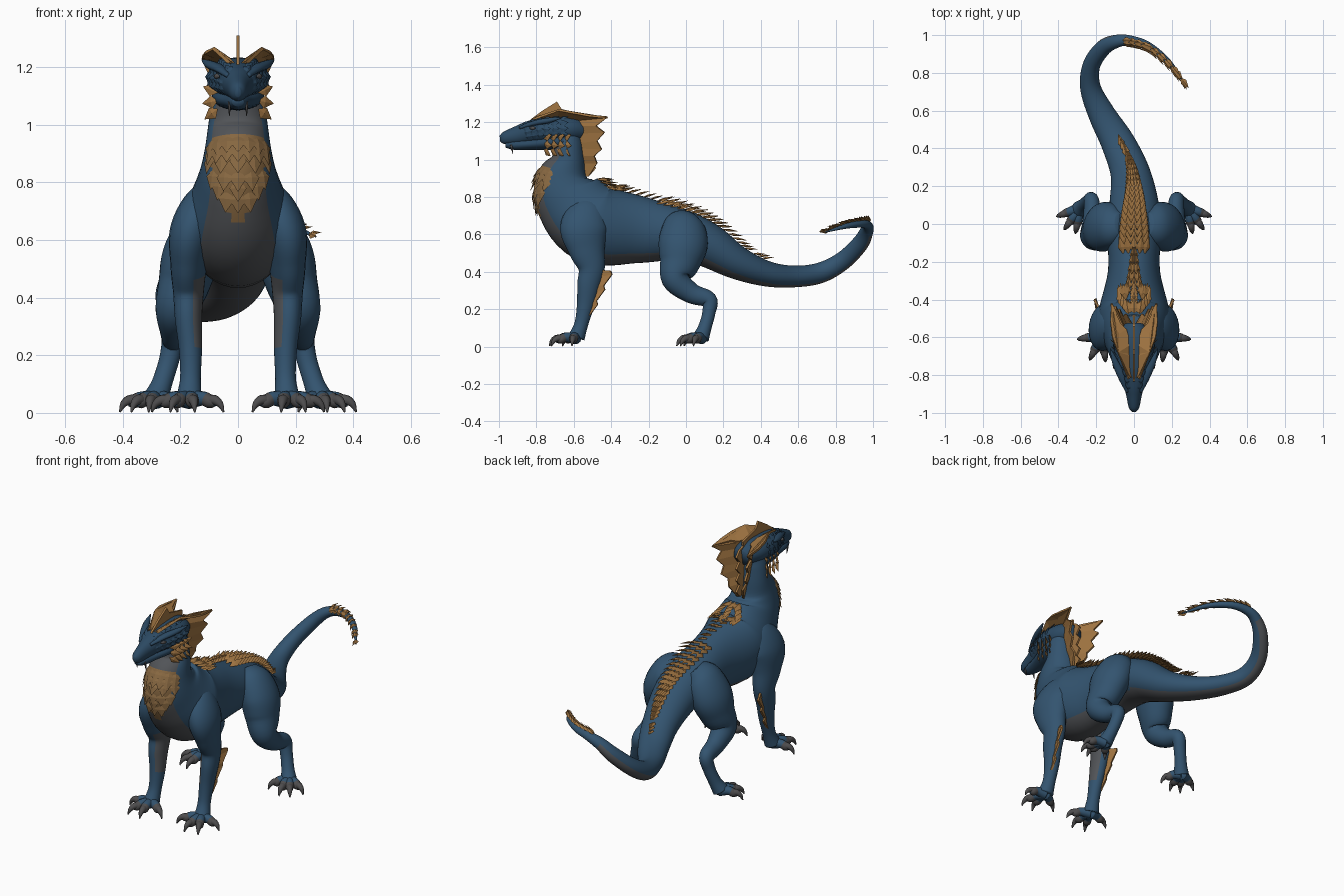
import bpy
import bmesh
import math
from mathutils import Vector

default_cube = bpy.data.objects.get("Cube")
if default_cube:
    bpy.data.objects.remove(default_cube, do_unlink=True)


def material(name, red, green, blue):
    mat = bpy.data.materials.new(name)
    mat.use_nodes = True
    mat.diffuse_color = (red, green, blue, 1)
    shader = mat.node_tree.nodes["Principled BSDF"]
    shader.inputs["Base Color"].default_value = (red, green, blue, 1)
    shader.inputs["Roughness"].default_value = 0.8
    return mat


BLUE = material("hide blue", 0.033, 0.088, 0.16)
DARK_BLUE = material("brow blue", 0.025, 0.068, 0.125)
GREY = material("belly grey", 0.083, 0.088, 0.096)
GOLD = material("crest gold", 0.36, 0.18, 0.055)
DULL_GOLD = material("chest gold", 0.24, 0.135, 0.052)
CLAW = material("claw grey", 0.075, 0.073, 0.075)
SUB = 6


def finish(name, bm, mats, smooth=False):
    bmesh.ops.recalc_face_normals(bm, faces=bm.faces)
    mesh = bpy.data.meshes.new(name)
    for face in bm.faces:
        face.smooth = smooth
    bm.to_mesh(mesh)
    bm.free()
    for mat in mats:
        mesh.materials.append(mat)
    obj = bpy.data.objects.new(name, mesh)
    bpy.context.collection.objects.link(obj)
    return obj


def spline(keys):
    """Smooth samples through keys, SUB per span."""
    keys = [Vector(k) for k in keys]
    out = []
    for i in range(len(keys) - 1):
        b, c = keys[i], keys[i + 1]
        a = keys[i - 1] if i else b
        d = keys[i + 2] if i + 2 < len(keys) else c
        for j in range(SUB):
            t = j / SUB
            out.append(b + (c - a) * (t / 2) + (a * 2 - b * 5 + c * 4 - d) * (t * t / 2)
                       + (b * 3 - a - c * 3 + d) * (t ** 3 / 2))
    return out + [keys[-1]]


def frames(keys):
    """Centre, side, normal, side radius and normal radius along a path."""
    pts = spline(keys)
    side, out = Vector((1, 0, 0)), []
    for i, p in enumerate(pts):
        ahead, behind = pts[min(i + 1, len(pts) - 1)], pts[max(i - 1, 0)]
        tan = Vector((ahead - behind)[:3]).normalized()
        side = (side - tan * side.dot(tan)).normalized()
        out.append((Vector(p[:3]), side, side.cross(tan), max(p[3], 0.001), max(p[4], 0.001)))
    return out


def skin(fr, t, angle):
    """Point and outward direction on a lofted surface."""
    c, side, nor, rs, rn = fr[max(0, min(round(t * SUB), len(fr) - 1))]
    point = c + side * rs * math.sin(angle) + nor * rn * math.cos(angle)
    return point, (side * math.sin(angle) + nor * math.cos(angle)).normalized()


def loft(name, keys, mats, rule=None, seg=24, flip=1, facing=math.pi):
    """Sweep; rule picks a material from path position and angle away from facing."""
    fr = frames([(k[0] * flip,) + tuple(k[1:]) for k in keys])
    bm = bmesh.new()
    rings = [[bm.verts.new(skin(fr, i / SUB, math.tau * j / seg)[0]) for j in range(seg)]
             for i in range(len(fr))]
    for i in range(len(rings) - 1):
        for j in range(seg):
            k = (j + 1) % seg
            face = bm.faces.new((rings[i][j], rings[i][k], rings[i + 1][k], rings[i + 1][j]))
            if rule:
                turn = math.tau * (j + 0.5) / seg - facing
                off = abs((turn + math.pi) % math.tau - math.pi)
                face.material_index = rule((i + 0.5) / SUB, off)
    bm.faces.new(rings[0])
    bm.faces.new(rings[-1])
    finish(name, bm, mats, True)
    return fr


def blade(bm, base, direction, up, length, width, thick=0.006):
    """Pointed, ridged scale."""
    direction = direction.normalized()
    across = direction.cross(up).normalized()
    up = across.cross(direction)
    mid = base + direction * length * 0.4
    rim = [bm.verts.new(p) for p in (base, mid + across * width / 2,
                                     base + direction * length, mid - across * width / 2)]
    for s in (1, -1):
        peak = bm.verts.new(mid + up * thick * s)
        for i in range(4):
            bm.faces.new((rim[i], rim[(i + 1) % 4], peak))


def scale_rows(name, fr, mat, rows, lift):
    """rows: (t, angles, length, width)."""
    bm = bmesh.new()
    for t, angles, length, width in rows:
        for a in angles:
            p, out = skin(fr, t, a)
            along = (skin(fr, t + 0.5, a)[0] - skin(fr, t - 0.5, a)[0]).normalized()
            blade(bm, p - out * 0.004, along * math.cos(lift) + out * math.sin(lift), out, length, width)
    finish(name, bm, [mat])


def web(name, base, edge, mat, flip=1):
    """Thin finned membrane between a root line and a jagged edge."""
    bm = bmesh.new()
    inner, outer = ([bm.verts.new((x * flip, y, z)) for x, y, z in line] for line in (base, edge))
    for i in range(len(base) - 1):
        bm.faces.new((inner[i], inner[i + 1], outer[i + 1], outer[i]))
    obj = finish(name, bm, [mat])
    solid = obj.modifiers.new("thickness", "SOLIDIFY")
    solid.thickness = 0.012
    solid.offset = 0


# Neck, torso and tail in one sweep
SPINE = [(0, -.61, 1.17, .07, .06), (0, -.63, 1.1, .09, .08), (0, -.63, 1, .103, .09),
         (0, -.655, .9, .118, .147), (0, -.625, .795, .145, .188), (0, -.49, .66, .19, .217),
         (0, -.25, .625, .138, .18), (0, -.04, .6, .142, .14), (0, .11, .545, .13, .12),
         (-.02, .27, .45, .105, .09), (-.085, .43, .39, .09, .068), (-.17, .58, .375, .072, .057),
         (-.23, .72, .395, .055, .055), (-.225, .84, .46, .045, .05), (-.165, .93, .55, .04, .045),
         (-.1, .965, .615, .033, .036), (-.03, .972, .645, .026, .028), (.07, .945, .655, .02, .022),
         (.18, .86, .645, .014, .016), (.27, .745, .612, .003, .003)]


def hide_rule(t, off):
    if 2.7 < t < 4.1 and off < 1.0 - max(0, t - 3.2) * 0.9:
        return 2
    width = 0.95 if t < 3.4 else 0.85 if t < 8 else 1.0
    return 1 if off < width and t < 15 else 0


spine = loft("body", SPINE, [BLUE, GREY, DULL_GOLD], hide_rule, seg=40)

# Chest scales in overlapping rows
chest = []
for r in range(6):
    half = 0.95 - max(0, r - 2) * 0.22
    count = max(2, 7 - r) + r % 2
    chest.append((2.7 + r * 0.19, [math.pi - half + 2 * half * i / (count - 1) for i in range(count)],
                  .08, .06))
scale_rows("chest_scales", spine, DULL_GOLD, chest, 0.15)

# Back scales: three strips over the shoulders, a tapering patch over the hips
back = []
for r in range(38):
    t = 3.3 + r * 0.17
    if t < 6.35:
        spread = min(0.05 + (t - 3.3) * 0.3, 0.4 - 0.19 * (t - 4.3))
        angles = (-spread, 0, spread)
    else:
        spread = 0.44 - 0.14 * (t - 6.35)
        angles = (-spread, -spread / 2, 0, spread / 2, spread)
    size = 0.75 + max(0.04, spread) * 0.7
    back.append((t, angles, .1 * size, .042 * size))
scale_rows("back_scales", spine, GOLD, back, 0.5)

# Tail tip scales, set towards the outside of the curl
tail_rows = [(15.7 + r * 0.3, (-1.3, -0.7, -0.1), .07, .032) for r in range(11)]
scale_rows("tail_scales", spine, GOLD, tail_rows, 0.35)

# Skull and jaw
skull = loft("skull", [(0, -.995, 1.112, .01, .016), (0, -.97, 1.115, .028, .034),
                       (0, -.9, 1.13, .043, .05), (0, -.84, 1.145, .062, .06),
                       (0, -.77, 1.155, .088, .07), (0, -.68, 1.16, .102, .073),
                       (0, -.6, 1.16, .09, .07), (0, -.53, 1.15, .05, .045)], [DARK_BLUE])
loft("jaw", [(0, -.965, 1.078, .02, .014), (0, -.92, 1.078, .036, .026), (0, -.84, 1.082, .054, .03),
             (0, -.75, 1.09, .08, .04), (0, -.66, 1.1, .088, .05), (0, -.6, 1.1, .05, .04)], [DARK_BLUE])

# Small scales over the face
scale_rows("face_scales", skull, DARK_BLUE,
           [(t / 2, (-1.9, -1.5, -1.1, -.6, .6, 1.1, 1.5, 1.9), .055, .04) for t in range(5, 11)], 0.25)

# Central head spike
web("head_spike", [(0, -.84, 1.2), (0, -.78, 1.2), (0, -.7, 1.21), (0, -.64, 1.21), (0, -.55, 1.18)],
    [(0, -.83, 1.215), (0, -.77, 1.26), (0, -.69, 1.31), (0, -.665, 1.27), (0, -.54, 1.24)], GOLD)

FRILL_EDGE = [(.03, -.8, 1.225), (.085, -.68, 1.265), (.12, -.42, 1.225), (.1, -.48, 1.18),
              (.1, -.435, 1.145), (.08, -.475, 1.1), (.08, -.45, 1.055), (.06, -.49, 1.02),
              (.045, -.475, .98), (.02, -.52, .91)]
FRILL_ROOT = [(.01, -.82, 1.205), (.02, -.7, 1.22), (.03, -.6, 1.21), (.04, -.58, 1.18),
              (.045, -.57, 1.14), (.04, -.56, 1.09), (.035, -.56, 1.06), (.03, -.56, 1.02),
              (.02, -.55, .98), (.01, -.54, .91)]
CROWN_EDGE = [(.015, -.8, 1.21), (.02, -.64, 1.22), (.04, -.56, 1.22), (.07, -.53, 1.23), (.12, -.42, 1.225)]
CROWN_ROOT = [(.03, -.82, 1.215), (.085, -.68, 1.265), (.115, -.6, 1.25), (.125, -.52, 1.235),
              (.121, -.43, 1.225)]
MANE_EDGE = [(0, -.51 + .03 * (i % 2), 1.2 - i * .035) for i in range(9)]
web("neck_mane", [(0, -.57, z + .02) for _, _, z in MANE_EDGE], MANE_EDGE, GOLD)

FRONT_LEG = [(.07, -.5, .8, .03, .05), (.105, -.52, .73, .075, .1), (.156, -.545, .63, .08, .128),
             (.17, -.53, .52, .064, .1), (.172, -.505, .42, .053, .072), (.172, -.52, .33, .047, .062),
             (.165, -.537, .22, .04, .047), (.165, -.56, .12, .036, .037), (.17, -.585, .05, .045, .045)]
HIND_LEG = [(.07, 0, .7, .04, .06), (.11, -.01, .65, .085, .11), (.16, -.015, .55, .1, .132),
            (.187, -.035, .45, .09, .11), (.215, -.055, .36, .072, .075), (.22, .03, .285, .05, .055),
            (.225, .122, .25, .04, .044), (.24, .122, .18, .035, .035), (.265, .1, .1, .036, .036),
            (.285, .08, .05, .045, .045)]
FRONT_TOES = [(.3, -.61), (.235, -.72), (.15, -.73), (.05, -.66)]
HIND_TOES = [(.41, .04), (.37, -.03), (.31, -.05), (.21, -.01)]


def inner_rule(t, off):
    return 1 if 3.4 < t < 6 and off < 1.0 else 0


def toe_rule(t, off):
    return 1 if t > 1.3 else 0


def foot(name, x, y, tips, flip):
    for n, (tx, ty) in enumerate(tips):
        def key(f, z, r):
            return (x + (tx - x) * f, y + (ty - y) * f, z, r, r)
        loft(f"{name}_toe_{n}", [key(0, .045, .032), key(.4, .05, .025), key(.62, .038, .023),
                                 key(.76, .034, .012)], [BLUE, CLAW], toe_rule, seg=12, flip=flip)
        loft(f"{name}_claw_{n}", [key(.58, .042, .021), key(.74, .044, .018), key(.9, .03, .012),
                                  key(1, .003, .003)], [CLAW], seg=10, flip=flip)


for flip, label in ((1, "left"), (-1, "right")):
    # Legs and feet
    loft(label + "_front_leg", FRONT_LEG, [BLUE, GREY], inner_rule, flip=flip, facing=-flip * math.pi / 2)
    loft(label + "_hind_leg", HIND_LEG, [BLUE], flip=flip)
    foot(label + "_front", .17, -.59, FRONT_TOES, flip)
    foot(label + "_hind", .285, .085, HIND_TOES, flip)

    # Forearm fin
    web(label + "_forearm_fin",
        [(.18, -.53 + i * .012, .17 + i * .04) for i in range(7)],
        [(.185 + i * .004, -.515 + i * .019 + .025 * (i % 2), .165 + i * .04 + .02 * (i % 2))
         for i in range(7)], GOLD, flip)

    # Head frill
    web(label + "_frill", FRILL_ROOT, FRILL_EDGE, GOLD, flip)
    web(label + "_crown", CROWN_ROOT, CROWN_EDGE, GOLD, flip)

    # Brow horn, eye and fang
    loft(label + "_brow", [(.035, -.89, 1.17, .008, .008), (.065, -.81, 1.195, .02, .014),
                           (.1, -.73, 1.21, .017, .014), (.125, -.66, 1.225, .002, .002)],
         [DARK_BLUE], seg=10, flip=flip)
    loft(label + "_eye", [(.066, -.835, 1.168, .003, .003), (.073, -.82, 1.168, .009, .01),
                          (.082, -.805, 1.168, .003, .003)], [CLAW], seg=10, flip=flip)
    loft(label + "_fang", [(.03, -.935, 1.08, .005, .006), (.03, -.93, 1.055, .004, .005),
                           (.03, -.925, 1.03, .001, .001)], [CLAW], seg=8, flip=flip)

    # Cheek spikes
    bm = bmesh.new()
    for i in range(12):
        row, step = i % 3, i // 3
        blade(bm, Vector((.07 * flip, -.76 + step * .035, 1.055 + row * .028)),
              Vector((.75 * flip, .6, (row - 1.3) * .45)), Vector((.3 * flip, -1, 0)), .07, .045)
    finish(label + "_cheek_spikes", bm, [GOLD])
